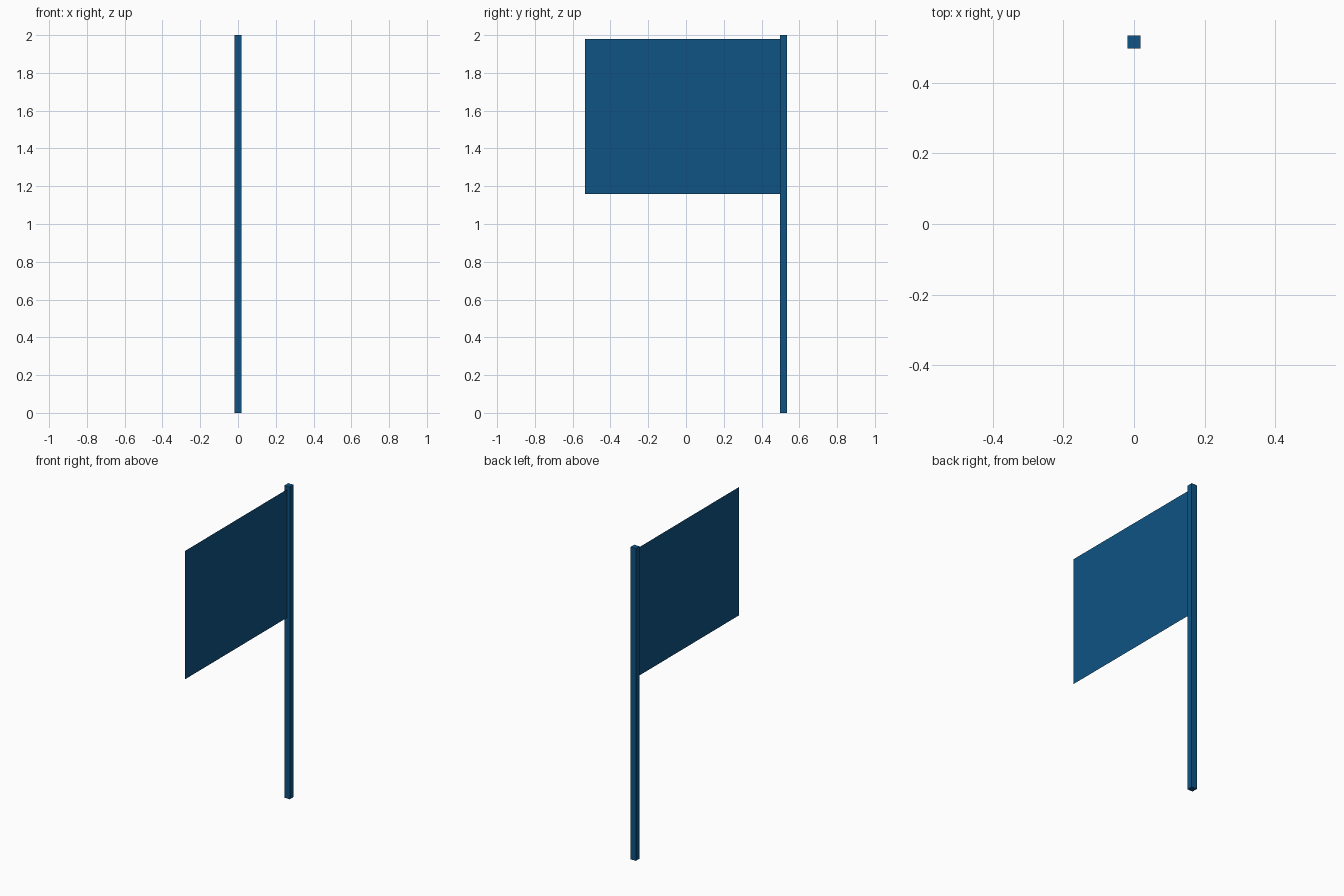
import bpy
import bmesh
from mathutils import Matrix, Vector

default = bpy.data.objects.get("Cube")
if default:
    bpy.data.objects.remove(default, do_unlink=True)

# Single blue paint
blue = bpy.data.materials.new("deep_blue")
blue.use_nodes = True
colour = (0.0044, 0.087, 0.23, 1)
blue.diffuse_color = colour
blue.node_tree.nodes["Principled BSDF"].inputs["Base Color"].default_value = colour


def finish(name, bm):
    mesh = bpy.data.meshes.new(name)
    bm.to_mesh(mesh)
    bm.free()
    mesh.materials.append(blue)
    obj = bpy.data.objects.new(name, mesh)
    bpy.context.collection.objects.link(obj)
    return obj


height, width = 2.0, 0.038
back = 0.535
pole_y = back - width / 2

# Square pole
bm = bmesh.new()
bmesh.ops.create_cube(bm, size=1)
bmesh.ops.transform(
    bm, verts=bm.verts,
    matrix=Matrix.Translation((0, pole_y, height / 2)) @ Matrix.Diagonal((width, width, height, 1)))
finish("pole", bm)

# Thin flat flag, a single sheet reaching into the pole
flag_bottom, flag_top = 1.158, 1.98
bm = bmesh.new()
corners = [(-back, flag_bottom), (pole_y, flag_bottom), (pole_y, flag_top), (-back, flag_top)]
bm.faces.new([bm.verts.new(Vector((0, y, z))) for y, z in corners])
finish("flag", bm)
